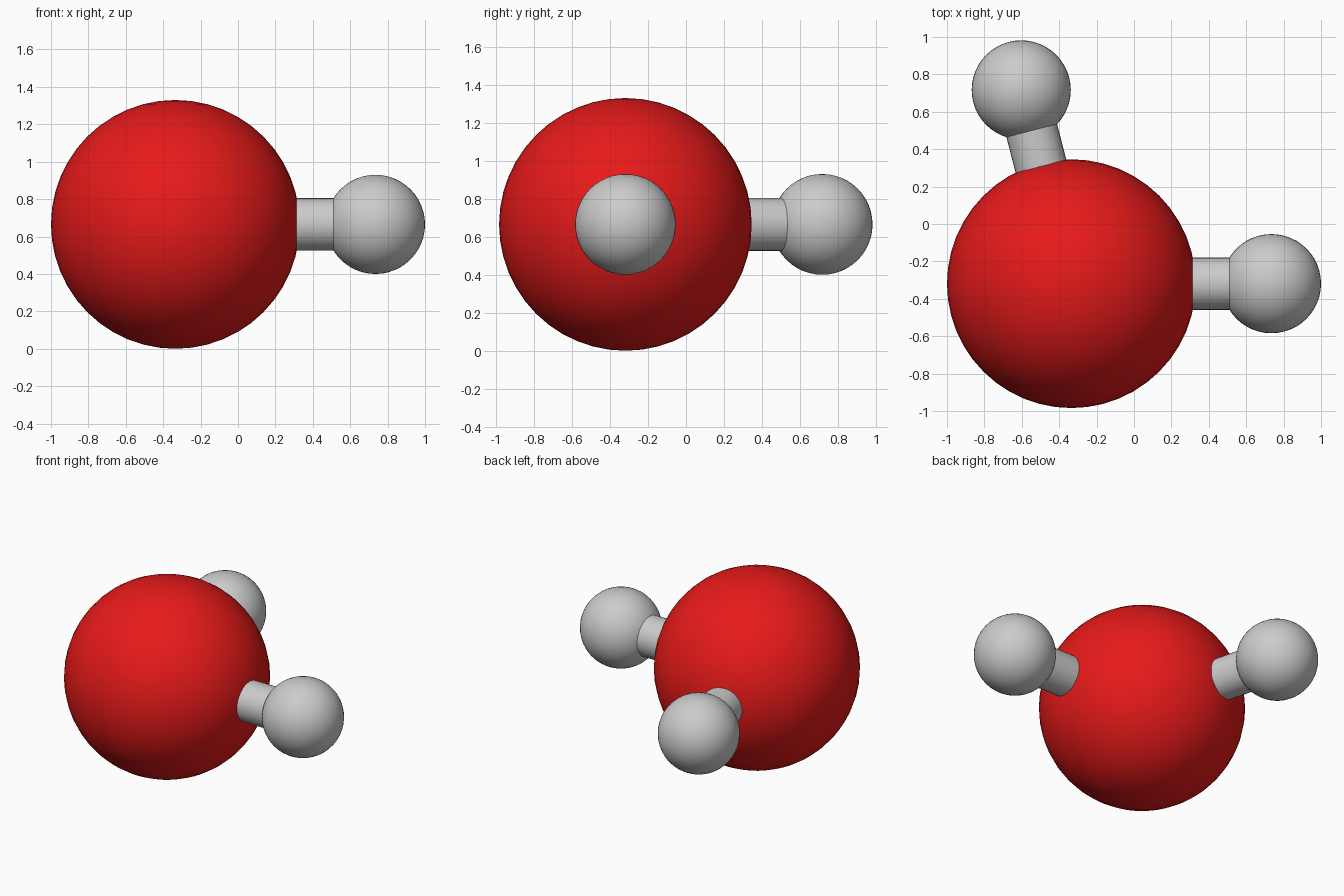
import bpy
from math import radians, cos, sin
from mathutils import Vector

if "Cube" in bpy.data.objects:
    bpy.data.objects.remove(bpy.data.objects["Cube"])

CENTRE = Vector((-0.335, -0.319, 0.665))
BOND_LENGTH = 1.07
BOND_RADIUS = 0.14


def finish(name):
    obj = bpy.context.object
    obj.name = name
    bpy.ops.object.shade_smooth_by_angle(angle=radians(40))
    return obj


def ball(name, centre, radius):
    bpy.ops.mesh.primitive_uv_sphere_add(segments=48, ring_count=24, radius=radius, location=centre)
    return finish(name)


# Large red central atom
red = bpy.data.materials.new("red")
red.diffuse_color = (0.8, 0.01, 0.01, 1)
red.use_nodes = True
red.node_tree.nodes["Principled BSDF"].inputs["Base Color"].default_value = red.diffuse_color
ball("large_atom", CENTRE, 0.665).data.materials.append(red)

# Two small atoms, each joined to the centre by a straight bond
for side, angle in (("right", 0), ("back", 104.5)):
    a = radians(angle)
    direction = Vector((cos(a), sin(a), 0))
    ball(f"small_atom_{side}", CENTRE + direction * BOND_LENGTH, 0.265)
    bpy.ops.mesh.primitive_cylinder_add(
        vertices=32, radius=BOND_RADIUS, depth=BOND_LENGTH,
        location=CENTRE + direction * BOND_LENGTH / 2,
        rotation=(0, radians(90), a))
    finish(f"bond_{side}")
